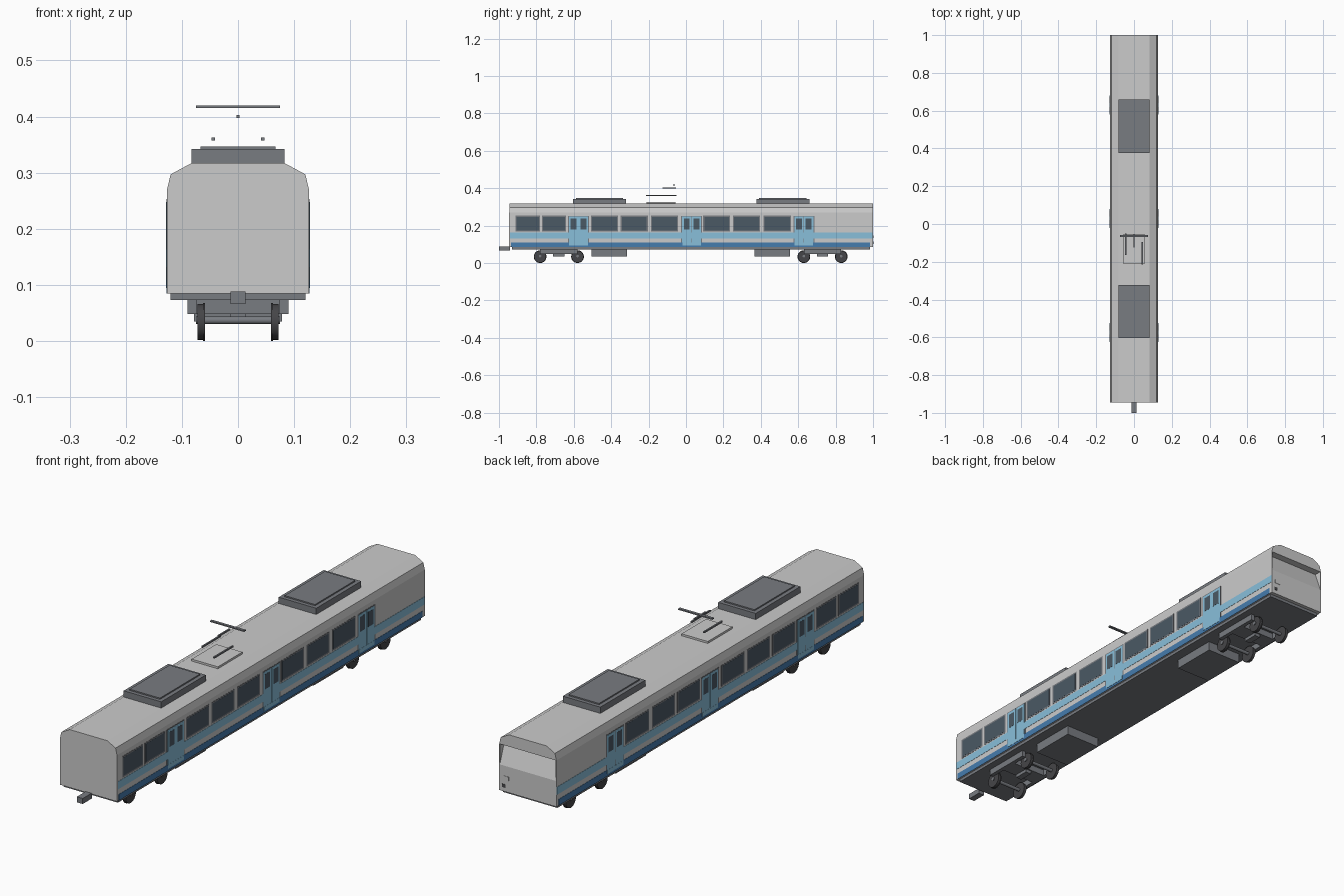
import bpy, bmesh, math
from mathutils import Matrix, Vector

if "Cube" in bpy.data.objects:
    bpy.data.objects.remove(bpy.data.objects["Cube"])


def material(name, rgb):
    m = bpy.data.materials.new(name)
    m.diffuse_color = (*rgb, 1)
    m.use_nodes = True
    m.node_tree.nodes["Principled BSDF"].inputs["Base Color"].default_value = m.diffuse_color
    return m


BODY = material("light_grey", (0.55, 0.55, 0.55))
SLATE = material("slate", (0.19, 0.20, 0.22))
DARK = material("dark_steel", (0.06, 0.06, 0.065))
SKY = material("light_blue", (0.25, 0.52, 0.70))
BLUE = material("dark_blue", (0.06, 0.20, 0.42))
GLASS = material("glass", (0.07, 0.10, 0.13))


def finish(name, bm, mat):
    bmesh.ops.recalc_face_normals(bm, faces=bm.faces[:])
    me = bpy.data.meshes.new(name)
    bm.to_mesh(me)
    bm.free()
    ob = bpy.data.objects.new(name, me)
    bpy.context.collection.objects.link(ob)
    if mat:
        me.materials.append(mat)
    return ob


def box(name, x, y, z, mat=None):
    """Box from (min, max) ranges on each axis."""
    bm = bmesh.new()
    size = Vector((x[1] - x[0], y[1] - y[0], z[1] - z[0]))
    mid = Vector((x[0] + x[1], y[0] + y[1], z[0] + z[1])) / 2
    bmesh.ops.create_cube(bm, size=1, matrix=Matrix.Translation(mid) @ Matrix.Diagonal((*size, 1)))
    return finish(name, bm, mat)


def prism(name, points, offset, mat=None):
    """Extrude a planar outline along an offset vector."""
    bm = bmesh.new()
    face = bm.faces.new([bm.verts.new(p) for p in points])
    ext = bmesh.ops.extrude_face_region(bm, geom=[face], use_keep_orig=True)
    verts = [g for g in ext["geom"] if isinstance(g, bmesh.types.BMVert)]
    bmesh.ops.translate(bm, verts=verts, vec=offset)
    return finish(name, bm, mat)


def rod_x(name, x, y, z, r, mat, sides=28):
    """Cylinder lying along x."""
    bm = bmesh.new()
    m = Matrix.Translation(((x[0] + x[1]) / 2, y, z)) @ Matrix.Rotation(math.pi / 2, 4, 'Y')
    bmesh.ops.create_cone(bm, cap_ends=True, segments=sides, radius1=r, radius2=r,
                          depth=x[1] - x[0], matrix=m)
    ob = finish(name, bm, mat)
    bpy.context.view_layer.objects.active = ob
    ob.select_set(True)
    bpy.ops.object.shade_smooth_by_angle()
    ob.select_set(False)
    return ob


def sided(s, a, b):
    return (min(s * a, s * b), max(s * a, s * b))


FRONT, BACK = -0.945, 1.0

# Body core with a sloping windscreen at the back, and the hooded roof
core = [(FRONT, .085), (BACK, .085), (BACK, .188), (.97, .27), (FRONT, .27)]
prism("body_shell", [(-.124, y, z) for y, z in core], (.248, 0, 0), BODY)
half = [(.1265, .27), (.12, .297), (.083, .317)]
outline = half + [(-x, z) for x, z in reversed(half)]
prism("roof", [(x, FRONT, z) for x, z in outline], (0, BACK - FRONT, 0), BODY)

# Underframe, coupler and equipment boxes
box("underframe", (-.12, .12), (-.93, .985), (.073, .086), SLATE)
box("coupler", (-.013, .013), (-1.0, -.94), (.066, .088), SLATE)
for y0 in (-.505, .365):
    box("equipment_box", (-.078, .078), (y0, y0 + .19), (.035, .074), SLATE)

# Side walls, stripes, windows and doors on both sides
windows = [(-.905, -.787), (-.765, -.647), (-.503, -.37), (-.343, -.21), (-.182, -.048),
           (.098, .23), (.257, .39), (.42, .556)]
doors = [-.575, .03, .63]
for s in (-1, 1):
    box("side_wall", sided(s, .1235, .1265), (FRONT, BACK), (.085, .27), BODY)
    box("lower_stripe", sided(s, .126, .1275), (-.935, .985), (.085, .11), BLUE)
    box("upper_stripe", sided(s, .126, .1275), (-.94, .998), (.132, .163), SKY)
    for a, b in windows:
        box("window_frame", sided(s, .126, .1272), (a - .006, b + .006), (.168, .253), SLATE)
        box("window_glass", sided(s, .126, .1276), (a, b), (.174, .247), GLASS)
    for c in doors:
        box("door_frame", sided(s, .126, .1274), (c - .056, c + .056), (.11, .252), SLATE)
        for d in (-.026, .026):
            box("door_leaf", sided(s, .126, .128), (c + d - .025, c + d + .025), (.11, .248), SKY)
            box("door_glass", sided(s, .126, .1284), (c + d - .016, c + d + .016), (.178, .238), GLASS)
        box("door_step", sided(s, .126, .1285), (c - .05, c + .05), (.094, .11), SKY)

# Lamps on the back end
box("head_lamp", (.084, .110), (.995, 1.0015), (.133, .148), material("lamp", (.8, .8, .78)))
box("tail_lamp", (.098, .113), (.995, 1.0015), (.101, .114), DARK)

# Bogies
for c in (-.68, .73):
    box("bogie_bolster", (-.09, .09), (c - .035, c + .035), (.048, .074), SLATE)
    box("bogie_pivot", (-.013, .013), (c - .03, c + .03), (.035, .05), SLATE)
    for s in (-1, 1):
        box("bogie_side_beam", sided(s, .074, .09), (c - .1, c + .1), (.048, .074), SLATE)
    for y in (c - .1, c + .1):
        rod_x("axle", (-.075, .075), y, .037, .007, SLATE, 16)
        for s in (-1, 1):
            rod_x("wheel", sided(s, .061, .072), y, .034, .032, DARK)
            rod_x("wheel_flange", sided(s, .059, .062), y, .034, .034, DARK)

# Roof air conditioning units
for y0, y1 in ((-.604, -.322), (.376, .66)):
    box("roof_unit", (-.083, .083), (y0, y1), (.316, .342), SLATE)
    box("roof_unit_lid", (-.067, .067), (y0 + .015, y1 - .015), (.341, .347), SLATE)

# Current collector on the roof
box("collector_base", (-.058, .058), (-.21, -.055), (.316, .325), BODY)
box("lower_arm_right", (.041, .047), (-.215, -.095), (.357, .363), SLATE)
box("lower_arm_left", (-.047, -.041), (-.165, -.05), (.357, .363), SLATE)
box("upper_arm", (-.003, .003), (-.125, -.053), (.397, .403), SLATE)
box("contact_bar", (-.075, .075), (-.069, -.058), (.415, .42), SLATE)
